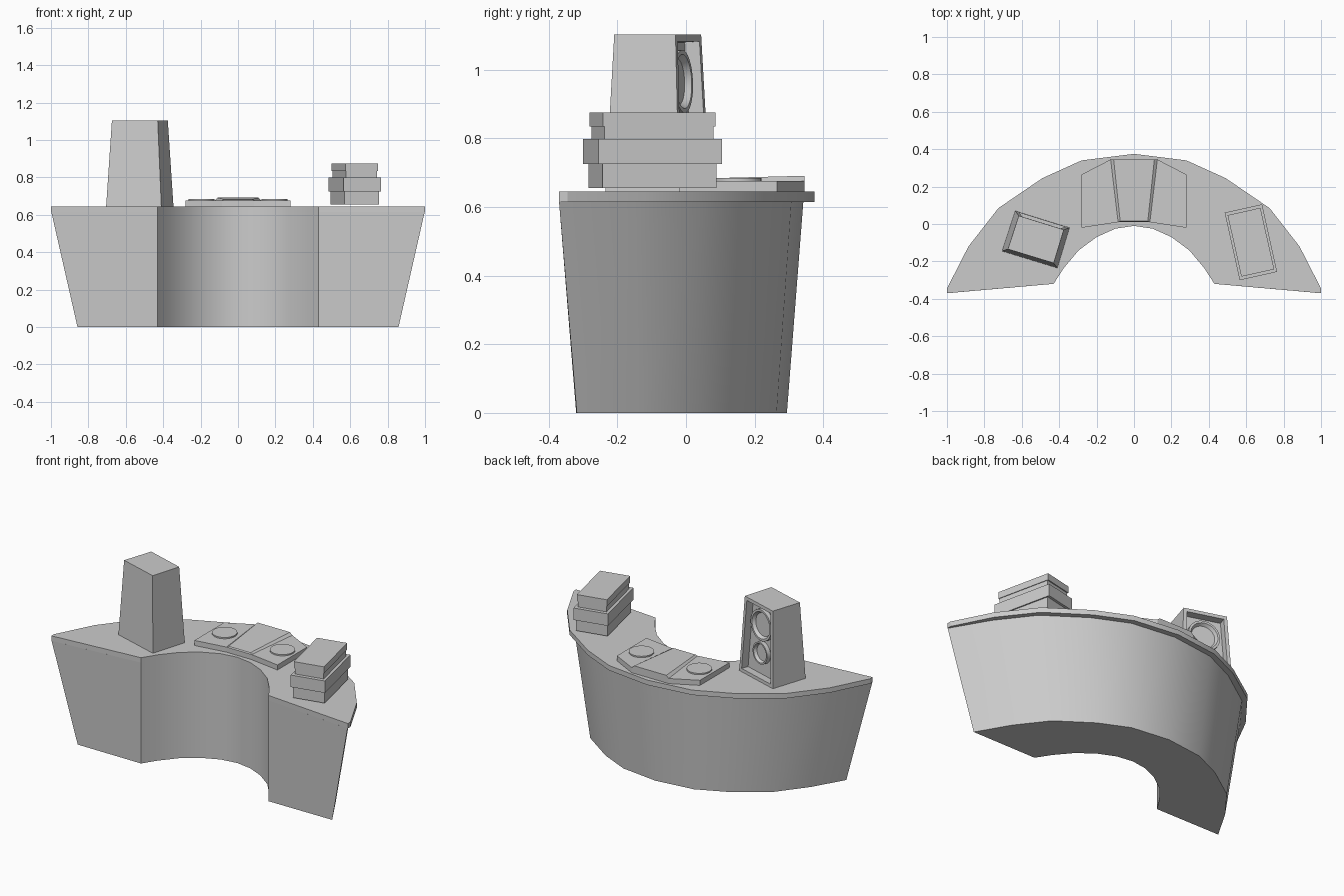
import bpy, bmesh
from mathutils import Matrix, Vector

old = bpy.data.objects.get("Cube")
if old:
    bpy.data.objects.remove(old, do_unlink=True)

grey = bpy.data.materials.new("light grey")
grey.use_nodes = True
grey.diffuse_color = (0.6, 0.6, 0.6, 1)
grey.node_tree.nodes["Principled BSDF"].inputs["Base Color"].default_value = (0.6, 0.6, 0.6, 1)


def finish(name, bm, smooth_angle=None):
    bmesh.ops.remove_doubles(bm, verts=bm.verts, dist=0.0005)
    bmesh.ops.recalc_face_normals(bm, faces=bm.faces)
    mesh = bpy.data.meshes.new(name)
    bm.to_mesh(mesh)
    bm.free()
    mesh.materials.append(grey)
    obj = bpy.data.objects.new(name, mesh)
    bpy.context.collection.objects.link(obj)
    if smooth_angle:
        bpy.ops.object.select_all(action='DESELECT')
        obj.select_set(True)
        bpy.context.view_layer.objects.active = obj
        bpy.ops.object.shade_smooth_by_angle(angle=smooth_angle)
    return obj


def loft(rings):
    """Skin closed rings of 3D points and cap both ends."""
    bm = bmesh.new()
    loops = [[bm.verts.new(p) for p in ring] for ring in rings]
    n = len(loops[0])
    for a, b in zip(loops, loops[1:]):
        for i in range(n):
            j = (i + 1) % n
            bm.faces.new((a[i], a[j], b[j], b[i]))
    bm.faces.new(loops[0][::-1])
    bm.faces.new(loops[-1])
    return bm


def at(points, z):
    return [(x, y, z) for x, y in points]


def mirrored(half):
    """Complete a half arc running from +x to the centre line."""
    return half + [(-x, y) for x, y in half[-2::-1]]


# Curved desk: tapered body and overhanging top
rim = [(1, -.37), (1, -.345), (.885, -.12), (.725, .085), (.49, .245), (.28, .34), (0, .375)]
inner = [(.43, -.32), (.375, -.235), (.295, -.14), (.2, -.07), (.1, -.025), (0, -.01)]
wall = [(.998, -.37)] + [(x * .985, y - .033) for x, y in rim[2:]]
foot = [(x * .86, y * .86) for x, y in wall]
inside = mirrored(inner)[::-1]

finish("desk_body", loft([at(mirrored(foot) + inside, 0),
                          at(mirrored(wall) + inside, .615)]), .6)
finish("desk_top", loft([at(mirrored(rim) + inside, .615),
                         at(mirrored(rim) + inside, .645)]), .33)

# Two turntables with thin platters
deck = [(.28, -.02), (.28, .265), (.125, .345), (.085, .01)]
for side, s in (("left", 1), ("right", -1)):
    outline = [(x * s, y) for x, y in deck]
    finish(side + "_turntable", loft([at(outline, .645), at(outline, .676)]))
    bm = bmesh.new()
    bmesh.ops.create_cone(bm, cap_ends=True, segments=32, radius1=.07, radius2=.07, depth=.014,
                          matrix=Matrix.Translation((.195 * s, .15, .677)))
    finish(side + "_platter", bm, .6)

# Mixer between the turntables, sloping up to the back
base = [(.085, .01), (.125, .345), (-.125, .345), (-.085, .01)]
panel = [(x * .87, .015 + (y - .01) * .985) for x, y in base]
finish("mixer", loft([at(base, .645), at(base, .676),
                      [(x, y, .682 + y * .026) for x, y in panel]]))

# Loudspeaker: tapered cabinet with a recessed rear-facing baffle
corners = [(-.705, -.145), (-.41, -.235), (-.345, -.02), (-.635, .07)]
cx, cy = -.5235, -.0825
crown = [(cx + (x - cx) * .83, cy + (y - cy) * .83) for x, y in corners]
bm = loft([at(corners, .645), at(crown, 1.103)])
bmesh.ops.recalc_face_normals(bm, faces=bm.faces)
bm.faces.ensure_lookup_table()
baffle = max((f for f in bm.faces), key=lambda f: f.normal.y)
bmesh.ops.inset_individual(bm, faces=[baffle], thickness=.028)
bmesh.ops.inset_individual(bm, faces=[baffle], thickness=.001, depth=-.045)
centre, normal = baffle.calc_center_median(), baffle.normal.copy()
finish("speaker_cabinet", bm)

# Speaker cones: round rings with dished centres
across = Vector((0, 0, 1)).cross(normal).normalized()
up = normal.cross(across)
turn = Matrix((across, up, normal)).transposed().to_4x4()
for name, r, z in (("large_cone", .092, .965), ("small_cone", .065, .797)):
    pos = centre + up * ((z - centre.z) / up.z)
    bm = bmesh.new()
    bmesh.ops.create_cone(bm, cap_ends=True, segments=32, radius1=r, radius2=r, depth=.05)
    cap = max(bm.faces, key=lambda f: f.calc_center_median().z)
    bmesh.ops.inset_individual(bm, faces=[cap], thickness=r * .14)
    bmesh.ops.inset_individual(bm, faces=[cap], thickness=r * .12, depth=-.018)
    bmesh.ops.transform(bm, verts=bm.verts, matrix=Matrix.Translation(pos) @ turn)
    finish(name, bm, .5)

# Stack of cases on the left wing
stack = (("lower_case", .19, .34, .655, .725), ("middle_case", .205, .37, .725, .798),
         ("case_neck", .172, .325, .798, .835), ("upper_case", .18, .337, .835, .875))
for name, w, l, z0, z1 in stack:
    bm = bmesh.new()
    bmesh.ops.create_cube(bm, size=1)
    bmesh.ops.scale(bm, vec=(w, l, z1 - z0), verts=bm.verts)
    bmesh.ops.transform(bm, verts=bm.verts, matrix=Matrix.Translation((.625, -.0975, (z0 + z1) / 2))
                        @ Matrix.Rotation(.22, 4, 'Z'))
    finish(name, bm)
